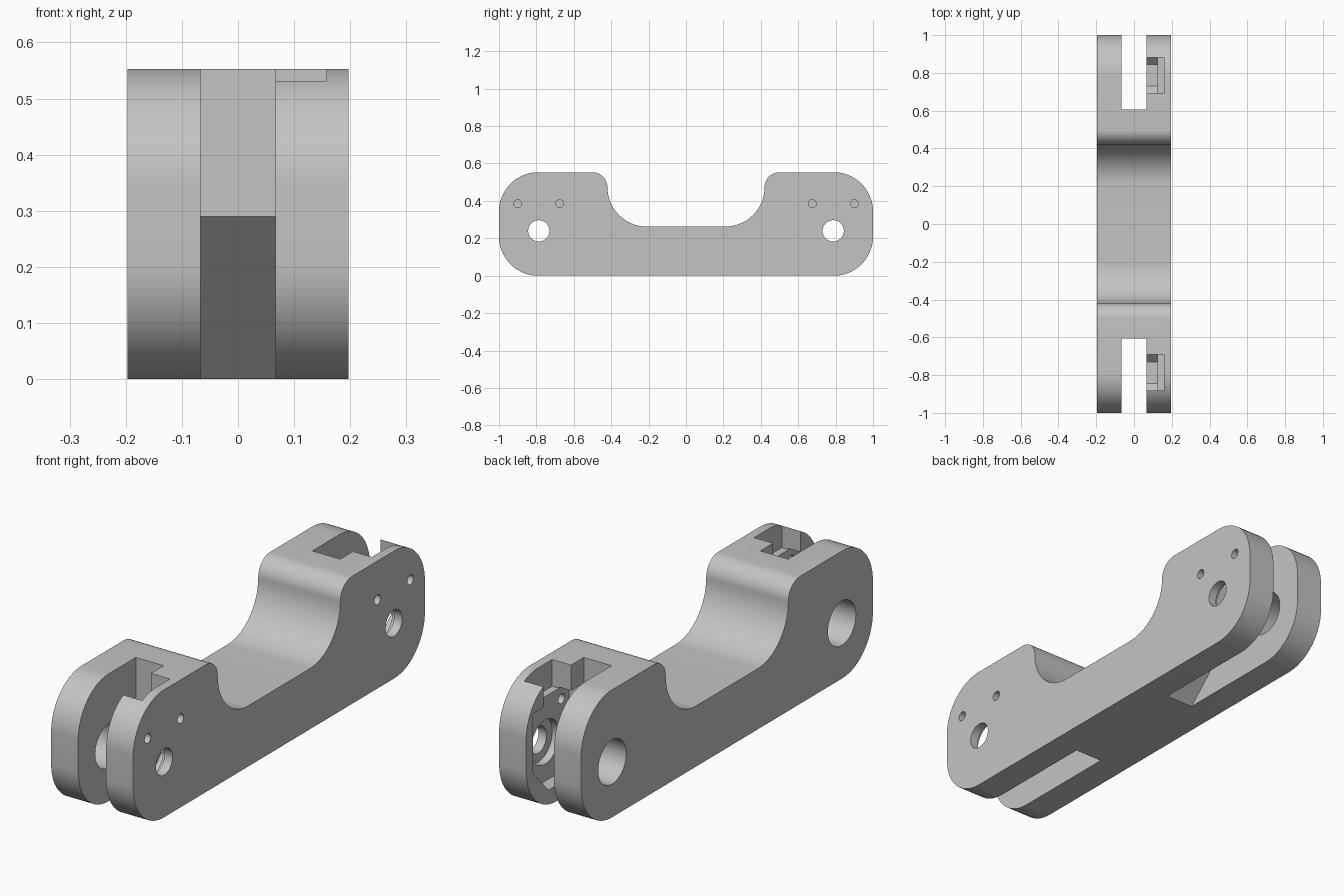
import bpy, bmesh, math

cube = bpy.data.objects.get("Cube")
if cube:
    bpy.data.objects.remove(cube, do_unlink=True)

grey = bpy.data.materials.new("light_grey")
grey.use_nodes = True
colour = (0.55, 0.55, 0.55, 1)
grey.diffuse_color = colour
grey.node_tree.nodes["Principled BSDF"].inputs["Base Color"].default_value = colour


def arc(cy, cz, r, start, end, steps=20):
    """Points of an arc in the y-z plane, angles in degrees."""
    angles = [math.radians(start + (end - start) * i / steps) for i in range(steps + 1)]
    return [(cy + r * math.cos(a), cz + r * math.sin(a)) for a in angles]


def prism(name, outline, x0, x1):
    """Extrude a y-z outline from x0 to x1."""
    bm = bmesh.new()
    face = bm.faces.new([bm.verts.new((x0, y, z)) for y, z in outline])
    moved = bmesh.ops.extrude_face_region(bm, geom=[face])["geom"]
    bmesh.ops.translate(bm, vec=(x1 - x0, 0, 0),
                        verts=[v for v in moved if isinstance(v, bmesh.types.BMVert)])
    bmesh.ops.recalc_face_normals(bm, faces=bm.faces)
    mesh = bpy.data.meshes.new(name)
    bm.to_mesh(mesh)
    bm.free()
    mesh.materials.append(grey)
    obj = bpy.data.objects.new(name, mesh)
    bpy.context.collection.objects.link(obj)
    return obj


# Link body: rounded ends, with a dipped waist
half = (arc(0.79, 0.21, 0.21, -90, 0) + arc(0.79, 0.343, 0.21, 0, 90)
        + arc(0.50, 0.473, 0.08, 90, 180, 12) + arc(0.21, 0.473, 0.21, 0, -90))
# the waist fillet curves inward, so its centre lies towards the middle
outline = half + [(-y, z) for y, z in reversed(half)]
body = prism("link_body", outline, -0.197, 0.197)
bpy.context.view_layer.objects.active = body
body.select_set(True)


def cut(points, side, x0, x1):
    """Subtract a prism at one end of the body."""
    cutter = prism("cutter", [(side * y, z) for y, z in points], x0, x1)
    cutter.hide_render = True
    mod = body.modifiers.new("cut", "BOOLEAN")
    mod.operation = "DIFFERENCE"
    mod.solver = "EXACT"
    mod.object = cutter
    bpy.ops.object.modifier_apply(modifier=mod.name)
    bpy.data.objects.remove(cutter, do_unlink=True)


def circle(y, z, r, steps=40):
    return arc(y, z, r, 0, 360, steps)[:-1]


pivot = (0.787, 0.24)
slot = [(1.1, -0.1), (0.19, -0.1), (0.605, 0.29), (0.605, 0.7), (1.1, 0.7)]
slot[1] = (0.195, -0.1)
recess = [(0.73, 0.07), (0.845, 0.07), (0.952, 0.18), (0.952, 0.442),
          (0.622, 0.442), (0.622, 0.18)]
top_pocket = [(0.692, 0.437), (0.882, 0.437), (0.882, 0.7), (0.692, 0.7)]

for side in (-1, 1):
    # Fork slot with an undercut slope
    cut(slot, side, -0.067, 0.067)
    # Motor recess inside the left cheek, open at the top
    cut(recess, side, 0, 0.125)
    cut(top_pocket, side, 0, 0.158)
    # Pivot bores and screw holes
    cut(circle(*pivot, 0.096), side, -0.3, 0)
    cut(circle(*pivot, 0.096), side, 0.01, 0.158)
    cut(circle(*pivot, 0.057), side, 0.02, 0.3)
    for y in (0.675, 0.9):
        cut(circle(y, 0.385, 0.021, 20), side, 0.03, 0.3)

bpy.ops.object.shade_smooth_by_angle(angle=math.radians(30))
